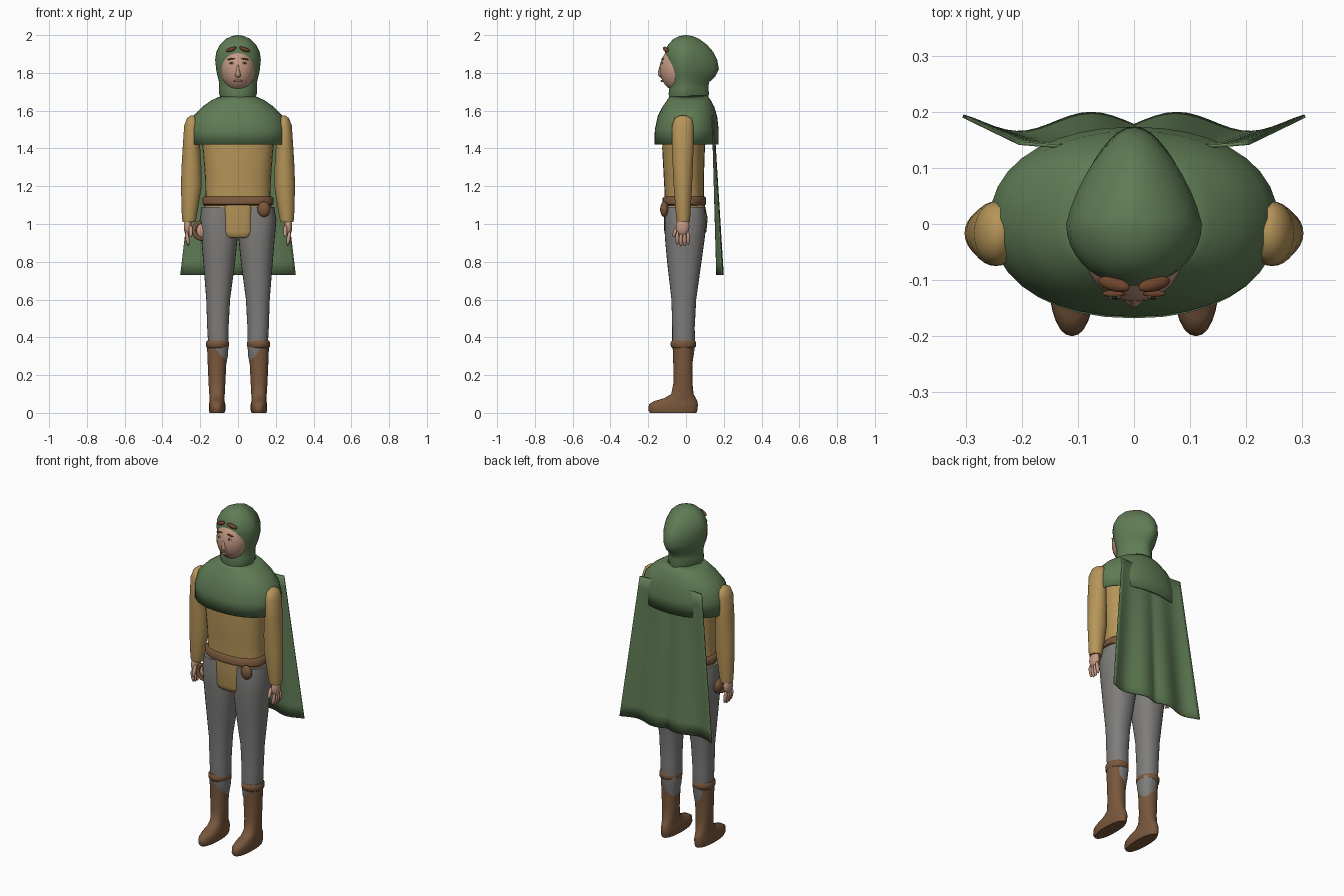
import bpy, bmesh, math
from mathutils import Matrix, Vector, Euler

cube = bpy.data.objects.get("Cube")
if cube:
    bpy.data.objects.remove(cube)


def material(name, r, g, b):
    m = bpy.data.materials.new(name)
    m.use_nodes = True
    m.diffuse_color = (r, g, b, 1)
    m.node_tree.nodes["Principled BSDF"].inputs["Base Color"].default_value = (r, g, b, 1)
    return m


GREEN = material("green_wool", .115, .2, .09)
TAN = material("tan_cloth", .47, .30, .10)
GREY = material("grey_wool", .21, .205, .2)
BROWN = material("brown_leather", .19, .095, .045)
SKIN = material("skin", .55, .32, .23)
HAIR = material("brown_hair", .16, .06, .025)
LIPS = material("lips", .42, .17, .13)
WHITE = material("eye_white", .7, .65, .58)
DARK = material("dark_eye", .02, .015, .01)


def finish(name, bm, mat, angle=50):
    bmesh.ops.recalc_face_normals(bm, faces=bm.faces)
    me = bpy.data.meshes.new(name)
    bm.to_mesh(me)
    bm.free()
    me.materials.append(mat)
    ob = bpy.data.objects.new(name, me)
    bpy.context.collection.objects.link(ob)
    bpy.ops.object.select_all(action="DESELECT")
    ob.select_set(True)
    bpy.context.view_layer.objects.active = ob
    bpy.ops.object.shade_smooth_by_angle(angle=math.radians(angle))
    return ob


def loft(name, rows, mat, side=1, power=1, mid=None, tip=0, n=28, caps=True):
    """Stack of rounded rings, each row being z, x min, x max, y front, y back."""
    bm = bmesh.new()
    rings = []
    for z, x0, x1, y0, y1 in rows:
        yc = (y0 + y1) / 2 if mid is None else mid
        ring = []
        for i in range(n):
            a = 2 * math.pi * i / n
            c, s = math.cos(a), math.sin(a)
            px = math.copysign(abs(c) ** power, c) * (1 - tip * max(0, s))
            py = math.copysign(abs(s) ** power, s)
            x = (x0 + x1) / 2 + px * (x1 - x0) / 2
            y = yc + py * ((y1 - yc) if s > 0 else (yc - y0))
            ring.append(bm.verts.new((side * x, y, z)))
        rings.append(ring)
    for a, b in zip(rings, rings[1:]):
        for i in range(n):
            bm.faces.new((a[i], a[(i + 1) % n], b[(i + 1) % n], b[i]))
    if caps:
        bm.faces.new(rings[0])
        bm.faces.new(rings[-1])
    return finish(name, bm, mat)


def both(rows):
    """Rows symmetric about x = 0: z, half width, y front, y back."""
    return [(z, -w, w, y0, y1) for z, w, y0, y1 in rows]


def ball(name, loc, radii, mat, rot=(0, 0, 0), seg=16):
    bm = bmesh.new()
    m = Matrix.LocRotScale(Vector(loc), Euler(rot), Vector(radii))
    bmesh.ops.create_uvsphere(bm, u_segments=seg, v_segments=seg // 2 + 2, radius=1, matrix=m)
    return finish(name, bm, mat)


# Hood, pointed at the back, and the shoulder mantle
loft("hood", both([
    (1.66, .088, -.088, .115), (1.69, .1, -.092, .122), (1.72, .1, -.088, .118),
    (1.75, .1, -.085, .122), (1.78, .108, -.09, .155), (1.82, .116, -.1, .174),
    (1.87, .121, -.11, .165), (1.91, .115, -.11, .145), (1.95, .095, -.095, .11),
    (1.98, .064, -.066, .07), (1.995, .033, -.035, .035), (2.0, .004, -.004, .004)]),
    GREEN, mid=0, tip=.3, n=36)
mantle = loft("mantle", both([
    (1.42, .255, -.168, .173), (1.5, .257, -.165, .173), (1.57, .238, -.15, .165),
    (1.62, .19, -.125, .15), (1.655, .14, -.1, .132), (1.68, .085, -.085, .112)]),
    GREEN, power=.92, n=36, caps=False)
mod = mantle.modifiers.new("cloth", "SOLIDIFY")
mod.thickness = .008

# Cloak hanging behind, wavy toward the hem
bm = bmesh.new()
cols, steps = 32, 12
grid = []
for j in range(steps + 1):
    v = j / steps
    row = []
    for i in range(cols + 1):
        u = 2 * i / cols - 1
        wave = math.cos(2 * math.pi * (abs(u) - .25) / .85)
        y = .142 + .038 * v + .017 * wave * (.15 + .85 * v)
        row.append(bm.verts.new((u * (.205 + .1 * v), y, 1.575 - .845 * v)))
    grid.append(row)
for a, b in zip(grid, grid[1:]):
    for i in range(cols):
        bm.faces.new((a[i], a[i + 1], b[i + 1], b[i]))
cloak = finish("cloak", bm, GREEN)
mod = cloak.modifiers.new("cloth", "SOLIDIFY")
mod.thickness = .006
mod.offset = 0

# Face
ball("face", (0, -.045, 1.82), (.09, .094, .117), SKIN, seg=28)
loft("nose", both([(1.775, .008, -.135, -.11), (1.785, .017, -.147, -.11), (1.8, .013, -.149, -.11),
                   (1.83, .008, -.142, -.11), (1.855, .007, -.134, -.11)]), SKIN, n=12)
ball("mouth", (0, -.129, 1.757), (.026, .006, .006), LIPS)
for s, tag in ((1, "left"), (-1, "right")):
    ball(tag + "_eye", (s * .034, -.127, 1.852), (.014, .006, .006), WHITE)
    ball(tag + "_pupil", (s * .034, -.131, 1.852), (.006, .004, .006), DARK)
    ball(tag + "_eyebrow", (s * .036, -.124, 1.874), (.021, .006, .004), HAIR, (0, s * .15, 0))
    ball(tag + "_forelock", (s * .036, -.107, 1.924), (.031, .013, .011), HAIR, (0, s * .35, s * .25))

# Tunic, belt and skirt flaps
loft("tunic", both([(1.085, .178, -.112, .1), (1.14, .172, -.112, .095), (1.25, .175, -.118, .095),
                    (1.4, .187, -.126, .1), (1.5, .2, -.12, .11), (1.6, .15, -.09, .1)]), TAN, power=.85)
loft("belt", both([(1.098, .178, -.115, .1), (1.105, .187, -.124, .107), (1.138, .187, -.124, .107),
                   (1.146, .178, -.115, .1)]), BROWN, power=.85)
loft("front_flap", both([(.925, .05, -.1, 0), (.935, .072, -.11, 0), (.96, .08, -.115, 0),
                         (1.1, .076, -.12, 0)]), TAN, power=.5)
loft("back_flap", both([(.94, .06, .02, .095), (.96, .1, .02, .108), (1.03, .125, .02, .115),
                        (1.1, .15, .02, .1)]), TAN, power=.7)

# Things hung from the belt
ball("belt_pouch", (.137, -.115, 1.078), (.034, .022, .041), BROWN)
bm = bmesh.new()
arc, tube = 20, 8
rings = []
for i in range(arc + 1):
    a = math.radians(50 + 260 * i / arc)
    r = .008 + .004 * math.sin(math.pi * i / arc)
    centre = Vector((-.188, -.045, .965))
    out = Vector((math.cos(a), 0, math.sin(a)))
    rings.append([bm.verts.new(centre + out * (.045 + r * math.cos(t)) + Vector((0, r * math.sin(t), 0)))
                  for t in (2 * math.pi * k / tube for k in range(tube))])
for a, b in zip(rings, rings[1:]):
    for k in range(tube):
        bm.faces.new((a[k], a[(k + 1) % tube], b[(k + 1) % tube], b[k]))
bm.faces.new(rings[0])
bm.faces.new(rings[-1])
finish("hip_ring", bm, BROWN)
ball("hip_bag", (-.188, -.02, .965), (.038, .038, .045), BROWN)
ball("hip_bag_front", (-.186, -.045, .965), (.034, .018, .04), SKIN)

# Limbs on both sides
for s, tag in ((1, "left_"), (-1, "right_")):
    loft(tag + "sleeve", [
        (1.01, .225, .293, -.048, .02), (1.03, .22, .297, -.052, .022), (1.2, .192, .302, -.065, .032),
        (1.3, .194, .299, -.07, .036), (1.4, .2, .293, -.075, .04), (1.52, .205, .285, -.074, .04),
        (1.56, .215, .27, -.06, .03), (1.575, .23, .25, -.03, .0)], TAN, s)
    loft(tag + "leg", [
        (.24, .065, .14, -.045, .03), (.3, .054, .152, -.066, .04), (.36, .05, .158, -.073, .048),
        (.45, .05, .163, -.073, .046), (.6, .042, .168, -.077, .054), (.8, .015, .184, -.1, .082),
        (.93, .002, .195, -.112, .1), (1.02, 0, .203, -.114, .106), (1.09, 0, .192, -.108, .1)],
        GREY, s, power=.9)
    loft(tag + "boot", [
        (0, .072, .15, -.19, .055), (.015, .067, .154, -.2, .061), (.045, .067, .154, -.196, .063),
        (.062, .071, .151, -.17, .06), (.078, .073, .15, -.115, .052), (.1, .07, .152, -.078, .04),
        (.16, .067, .156, -.066, .034), (.3, .06, .162, -.068, .036), (.36, .058, .164, -.07, .042)],
        BROWN, s, power=.9)
    loft(tag + "boot_cuff", [
        (.342, .056, .163, -.07, .042), (.35, .049, .169, -.08, .052), (.372, .048, .17, -.082, .054),
        (.384, .053, .164, -.074, .046)], BROWN, s)
    # Hand
    ball(tag + "palm", (s * .266, -.018, .985), (.021, .036, .048), SKIN)
    for k in range(4):
        ball(tag + "finger_%d" % (k + 1), (s * .268, -.046 + .019 * k, .925 - .008 * (k in (1, 2))),
             (.011, .0105, .036), SKIN, (0, s * .15, 0), 10)
    ball(tag + "thumb", (s * .25, -.056, .962), (.011, .011, .034), SKIN, (-.35, 0, 0), 10)
